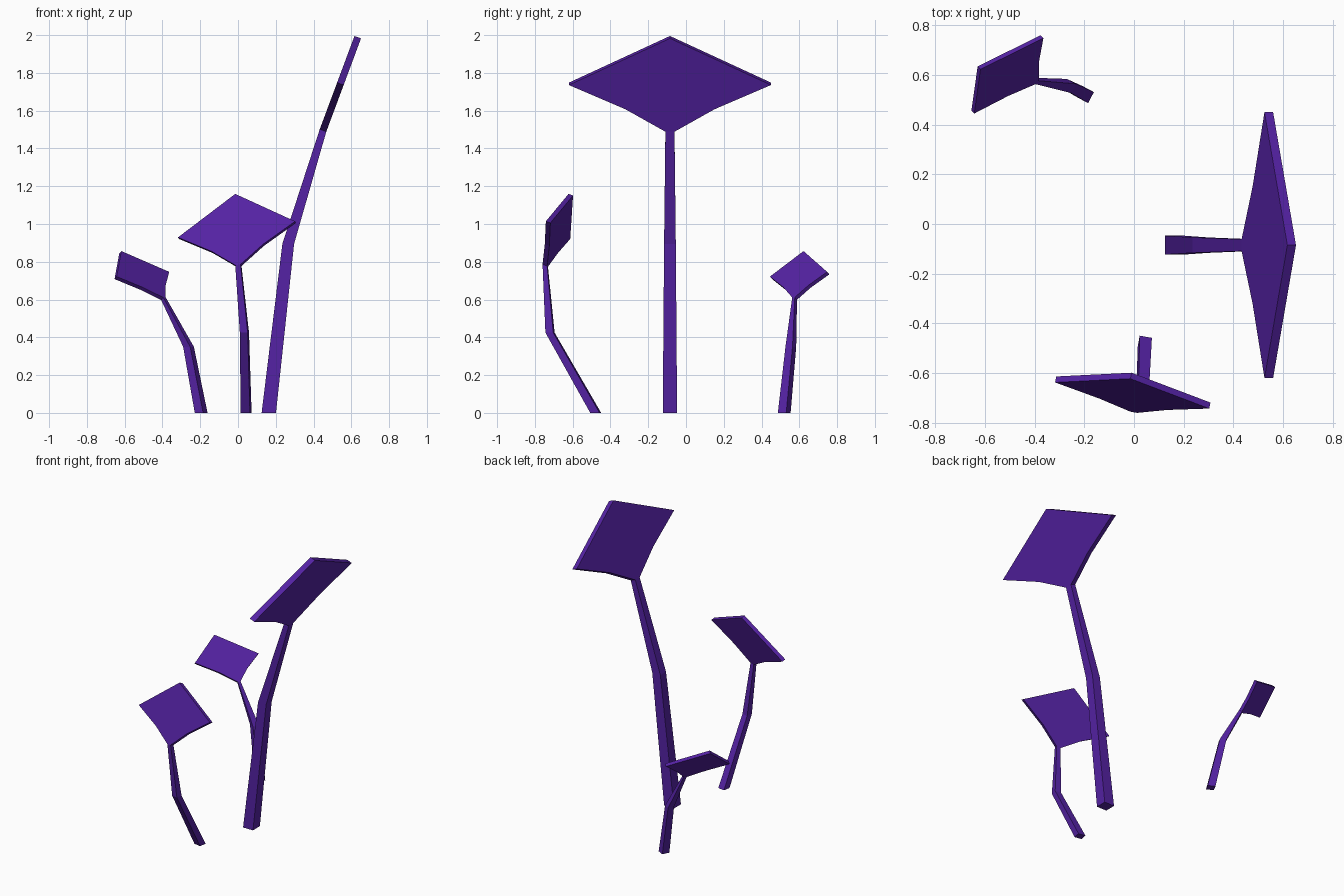
import bpy, bmesh
from math import radians, cos, sin
from mathutils import Vector

if "Cube" in bpy.data.objects:
    bpy.data.objects.remove(bpy.data.objects["Cube"])

purple = bpy.data.materials.new("purple")
purple.diffuse_color = (0.09, 0.016, 0.37, 1)
purple.use_nodes = True
purple.node_tree.nodes["Principled BSDF"].inputs["Base Color"].default_value = purple.diffuse_color


def make_object(name, bm):
    bmesh.ops.recalc_face_normals(bm, faces=bm.faces)
    mesh = bpy.data.meshes.new(name)
    bm.to_mesh(mesh)
    bm.free()
    mesh.materials.append(purple)
    bpy.context.collection.objects.link(bpy.data.objects.new(name, mesh))


def loft(name, rings):
    """Skin a list of equal-sized point rings and cap both ends."""
    bm = bmesh.new()
    loops = [[bm.verts.new(p) for p in ring] for ring in rings]
    n = len(rings[0])
    for a, b in zip(loops, loops[1:]):
        for i in range(n):
            j = (i + 1) % n
            bm.faces.new((a[i], a[j], b[j], b[i]))
    bm.faces.new(loops[0])
    bm.faces.new(loops[-1])
    make_object(name, bm)


def square(centre, u, v):
    return [centre + a * u + b * v for a, b in ((-1, -1), (1, -1), (1, 1), (-1, 1))]


# half outline of the fan leaf: (fraction of half width, fraction of height)
HALF = [(0.045, 0), (0.44, 0.24), (1, 0.5)]
OUTLINE = HALF + [(0, 1)] + [(-x, y) for x, y in reversed(HALF)]


def plant(name, base, base_size, mid, mid_size, angle, root, left, right, thick):
    base, mid, root, left, right = map(Vector, (base, mid, root, left, right))
    w = (right - left) / 2
    h = left + right - 2 * root
    n = w.cross(h).normalized() * thick / 2
    # leaf: flat diamond plate with hollowed lower edges
    flat = [root + x * w + y * h for x, y in OUTLINE]
    loft(name + "_leaf", [[p - n for p in flat], [p + n for p in flat]])
    # stem: bent, tapered square bar ending in the leaf's lower edge
    a = radians(angle)
    u, v = Vector((cos(a), sin(a), 0)), Vector((sin(a), -cos(a), 0))
    loft(name + "_stem", [
        square(base, u * base_size / 2, v * base_size / 2),
        square(mid, u * mid_size / 2, v * mid_size / 2),
        square(root, w * 0.045, n)])


plant("tall", (0.163, -0.085, 0), 0.076, (0.266, -0.085, 0.895), 0.062, 90,
      (0.45, -0.085, 1.495), (0.542, -0.62, 1.742), (0.542, 0.45, 1.742), 0.037)
plant("front", (0.043, -0.478, 0), 0.05, (0.034, -0.72, 0.425), 0.042, -10,
      (0.002, -0.745, 0.78), (-0.315, -0.625, 0.925), (0.305, -0.73, 1.01), 0.026)
plant("back", (-0.195, 0.52, 0), 0.05, (-0.262, 0.555, 0.35), 0.042, 62,
      (-0.395, 0.575, 0.605), (-0.648, 0.45, 0.715), (-0.37, 0.753, 0.74), 0.021)
